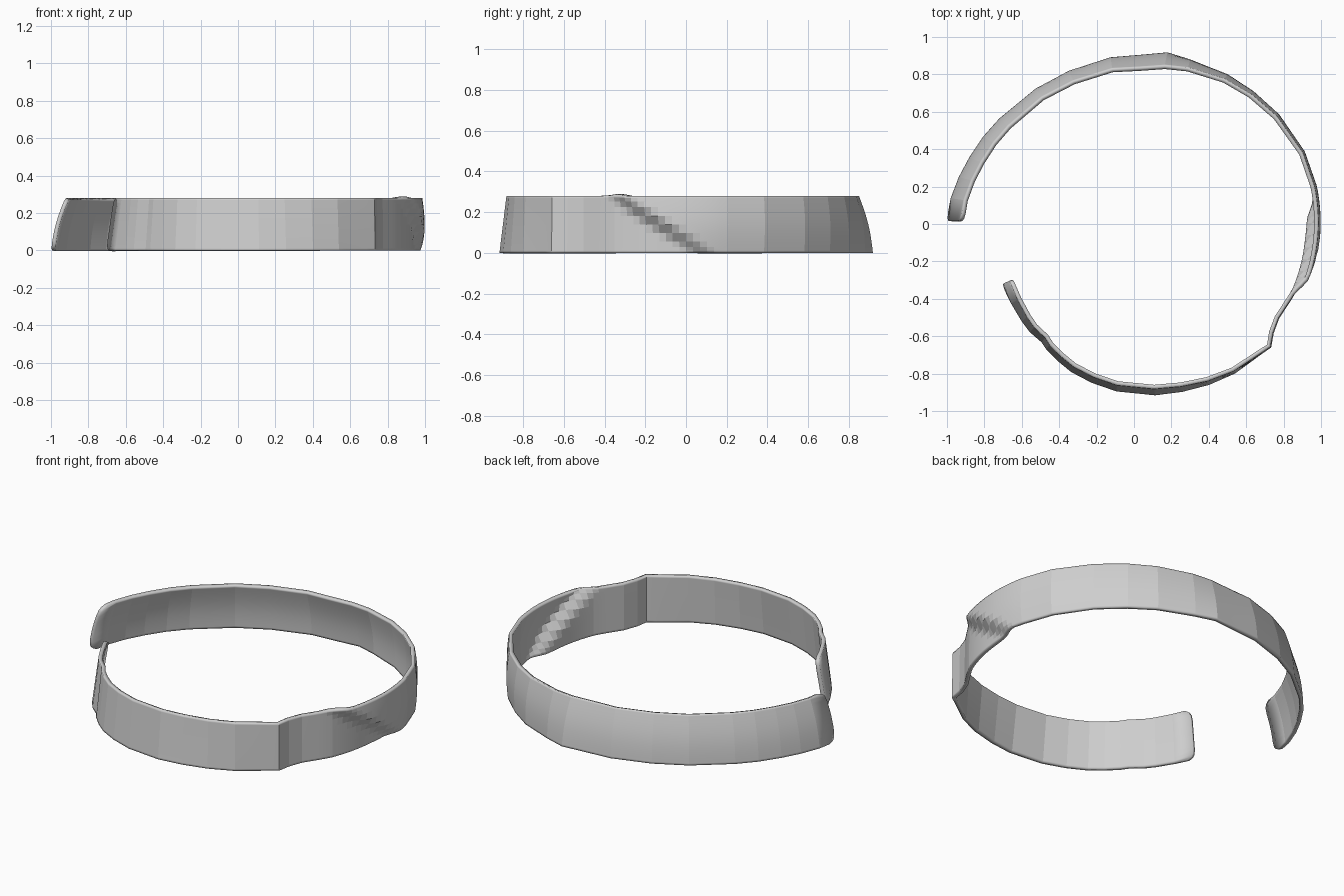
import bpy
import bmesh
from math import cos, sin, pi, radians, sqrt

cube = bpy.data.objects.get("Cube")
if cube:
    bpy.data.objects.remove(cube, do_unlink=True)

HEIGHT = 0.28
THICKNESS = 0.022
BACK_END, FRONT_END = 179, -155.5

# Outer radius of the band by angle in degrees: wide rear sweep, stepped front sweep
REAR_SWEEP = [(179, 1.0), (172, .99), (158, .95), (142, .915), (126, .895),
              (113, .89), (98, .9), (88, .905), (79, .935), (71, .93),
              (58, .943), (48, .95), (37, .965), (23, .98), (11, .987),
              (0, .987), (-18, .983), (-26, .97)]
FRONT_SWEEP = [(12, .955), (-5, .94), (-22, .94), (-28, .93), (-33, .926),
               (-38, .948), (-42, .987), (-45, .976), (-56, .965),
               (-74, .934), (-83, .923), (-96, .9), (-113, .86), (-125, .818),
               (-128, .803), (-134, .803), (-139, .795), (-147, .783),
               (-155.5, .775)]
# How far the top edge leans inwards
LEAN = [(179, .075), (158, .066), (126, .055), (98, .06), (79, .07),
        (71, .045), (48, .015), (23, 0), (-45, .005), (-80, .035),
        (-125, .03), (-155.5, .045)]


def sample(keys, angle):
    """Read a descending list of (angle, value) keys, linear in between."""
    if angle >= keys[0][0]:
        return keys[0][1]
    for (a, va), (b, vb) in zip(keys, keys[1:]):
        if angle >= b:
            return va + (vb - va) * (a - angle) / (a - b)
    return keys[-1][1]


def band_radius(angle, level):
    """Outer radius; the step between both sweeps runs diagonally up the band."""
    step = 5 - 26 * level
    blend = min(1, max(0, (step + 4 - angle) / 8))
    blend = blend * blend * (3 - 2 * blend)
    rear = sample(REAR_SWEEP, angle) + 0.012 * sin(pi * level)
    front = sample(FRONT_SWEEP, angle)
    return rear + (front - rear) * blend - sample(LEAN, angle) * level


def corner_inset(level):
    """Degrees by which the rounded corners pull the ends back."""
    edge = min(level, 1 - level)
    reach = max(0, 1 - edge / 0.18)
    return 2.8 * (1 - sqrt(1 - reach * reach))


def make_material(name, colour):
    mat = bpy.data.materials.new(name)
    mat.use_nodes = True
    mat.diffuse_color = colour
    mat.node_tree.nodes["Principled BSDF"].inputs["Base Color"].default_value = colour
    return mat


# Stations: every key angle, with a finer run across the diagonal step
angles = {a for a, _ in REAR_SWEEP if a > 11}
angles |= {a for a, _ in FRONT_SWEEP if a < -28}
angles |= set(range(-28, 13, 2))
angles |= {150, 165, -65, -105, -119}
stations = sorted(angles, reverse=True)
levels = [0, .04, .1, .2, .35, .5, .65, .8, .9, .96, 1]

# Outer skin of the band, thickened inwards
bm = bmesh.new()
columns = []
for station in stations:
    column = []
    for level in levels:
        inset = corner_inset(level)
        angle = max(FRONT_END + inset, min(BACK_END - inset, station))
        r = band_radius(angle, level)
        a = radians(angle)
        column.append(bm.verts.new((r * cos(a), r * sin(a), HEIGHT * level)))
    columns.append(column)
for near, far in zip(columns, columns[1:]):
    for k in range(len(levels) - 1):
        bm.faces.new((near[k], near[k + 1], far[k + 1], far[k]))

mesh = bpy.data.meshes.new("open_band")
bm.to_mesh(mesh)
bm.free()
mesh.materials.append(make_material("light grey", (0.62, 0.62, 0.62, 1)))
band = bpy.data.objects.new("open_band", mesh)
bpy.context.collection.objects.link(band)

solid = band.modifiers.new("thickness", "SOLIDIFY")
solid.thickness = THICKNESS
solid.offset = -1

# Crisp facets along the sweep, soft shading up the band
bpy.context.view_layer.objects.active = band
band.select_set(True)
bpy.ops.object.shade_smooth_by_angle(angle=radians(5))
